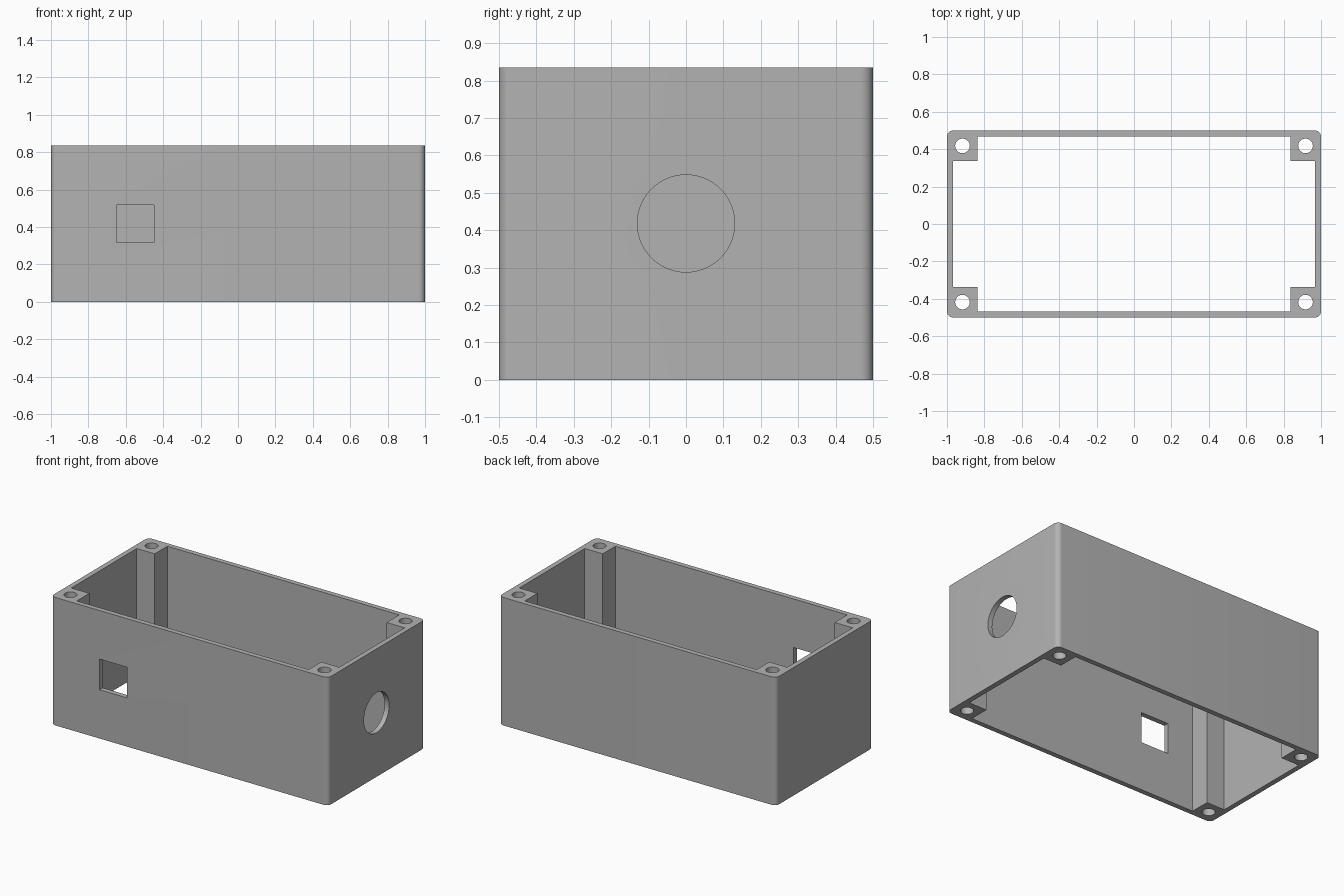
import bpy
import bmesh
from math import cos, sin, pi, radians
from mathutils import Matrix, Vector

LENGTH, WIDTH, HEIGHT = 2.0, 1.0, 0.835
WALL = 0.033
HX, HY = LENGTH / 2, WIDTH / 2
CORNER_R = 0.033
BOSS_X, BOSS_Y = 0.837, 0.337      # inner edges of the corner posts
SCREW_X, SCREW_Y, SCREW_R = 0.917, 0.418, 0.039
PORT_Z = 0.418

default = bpy.data.objects.get("Cube")
if default:
    bpy.data.objects.remove(default, do_unlink=True)

grey = bpy.data.materials.new("plain grey")
grey.use_nodes = True
colour = (0.45, 0.45, 0.45, 1)
grey.diffuse_color = colour
grey.node_tree.nodes["Principled BSDF"].inputs["Base Color"].default_value = colour


def prism(name, outline, low, high, matrix=Matrix()):
    """Extrude a closed outline along its local z axis."""
    bm = bmesh.new()
    face = bm.faces.new([bm.verts.new((x, y, low)) for x, y in outline])
    top = bmesh.ops.extrude_face_region(bm, geom=[face])["geom"]
    bmesh.ops.translate(bm, vec=Vector((0, 0, high - low)),
                        verts=[v for v in top if isinstance(v, bmesh.types.BMVert)])
    bmesh.ops.recalc_face_normals(bm, faces=bm.faces)
    bm.transform(matrix)
    mesh = bpy.data.meshes.new(name)
    bm.to_mesh(mesh)
    bm.free()
    mesh.materials.append(grey)
    obj = bpy.data.objects.new(name, mesh)
    bpy.context.collection.objects.link(obj)
    return obj


def arc(cx, cy, r, start, end, steps):
    return [(cx + r * cos(start + (end - start) * i / steps),
             cy + r * sin(start + (end - start) * i / steps)) for i in range(steps + 1)]


def circle(cx, cy, r, steps=64):
    return arc(cx, cy, r, 0, 2 * pi, steps)[:-1]


# Outer body with rounded vertical corners
outline = []
quadrants = [(1, 1), (-1, 1), (-1, -1), (1, -1)]
for i, (sx, sy) in enumerate(quadrants):
    outline += arc(sx * (HX - CORNER_R), sy * (HY - CORNER_R), CORNER_R,
                   i * pi / 2, (i + 1) * pi / 2, 10)
box = prism("enclosure_walls", outline, 0, HEIGHT)

# Open cavity, leaving square posts in the corners
ix, iy = HX - WALL, HY - WALL
cavity = []
for i, (sx, sy) in enumerate(quadrants):
    steps = [(ix, BOSS_Y), (BOSS_X, BOSS_Y), (BOSS_X, iy)]
    if i % 2:
        steps.reverse()
    cavity += [(sx * x, sy * y) for x, y in steps]
cutters = [prism("cavity_cutter", cavity, -0.1, HEIGHT + 0.1)]

# Screw holes through the posts
for sx, sy in quadrants:
    cutters.append(prism("screw_cutter", circle(sx * SCREW_X, sy * SCREW_Y, SCREW_R, 40),
                         -0.1, HEIGHT + 0.1))

# Square window in the front wall
window = [(-0.65, PORT_Z - 0.1), (-0.45, PORT_Z - 0.1),
          (-0.45, PORT_Z + 0.1), (-0.65, PORT_Z + 0.1)]
cutters.append(prism("window_cutter", window, HY - 0.1, HY + 0.1,
                     Matrix.Rotation(radians(90), 4, 'X')))

# Round port in the left end wall
cutters.append(prism("port_cutter", circle(0, 0, 0.13), HX - 0.1, HX + 0.1,
                     Matrix.Translation((0, 0, PORT_Z)) @ Matrix.Rotation(radians(90), 4, 'Y')))

# Cut the openings, then drop the cutters
bpy.context.view_layer.objects.active = box
for cutter in cutters:
    cut = box.modifiers.new("cut", 'BOOLEAN')
    cut.operation = 'DIFFERENCE'
    cut.solver = 'EXACT'
    cut.object = cutter
    bpy.ops.object.modifier_apply(modifier=cut.name)
    bpy.data.objects.remove(cutter, do_unlink=True)

bpy.ops.object.select_all(action='DESELECT')
box.select_set(True)
bpy.ops.object.shade_smooth_by_angle(angle=radians(30))
